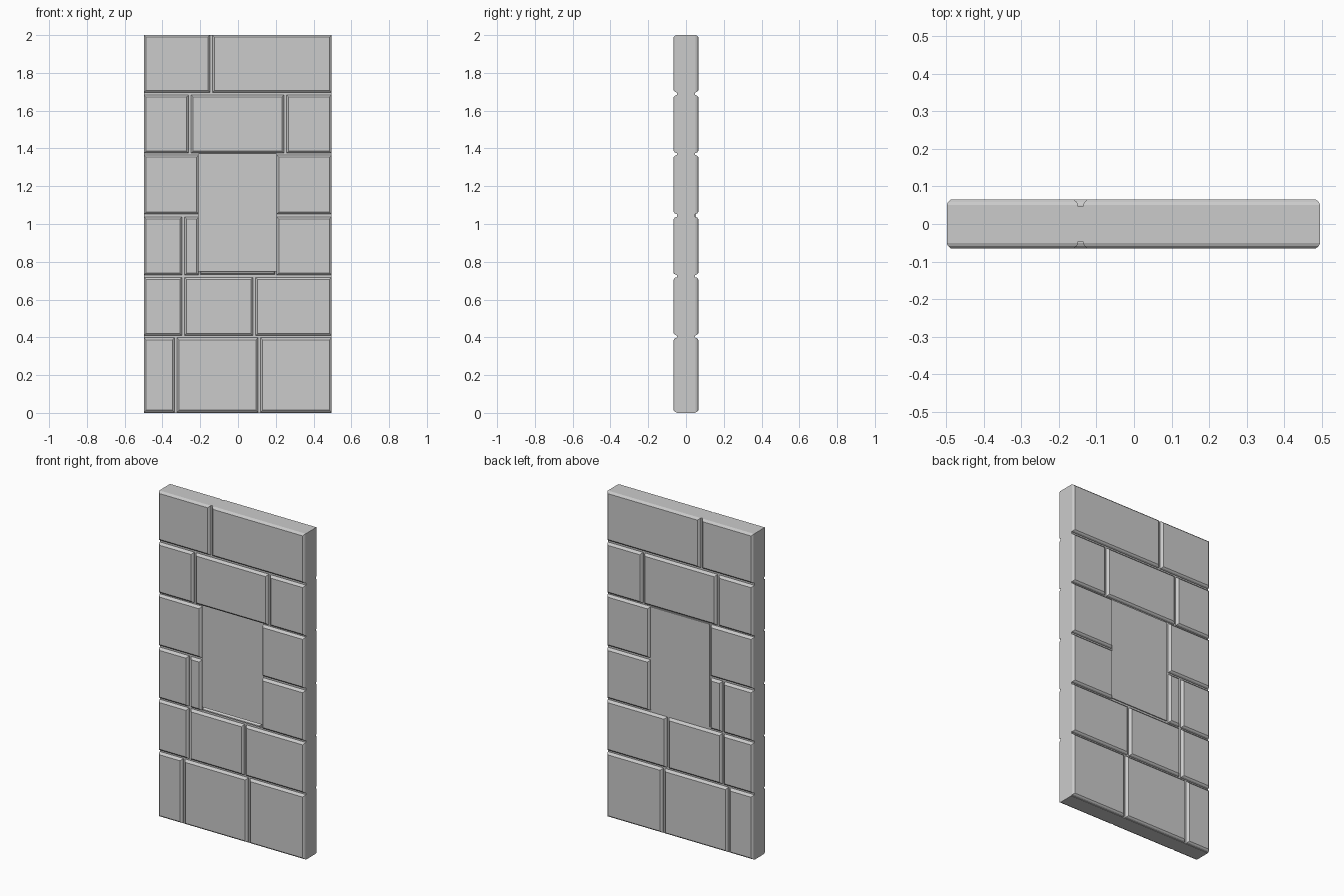
import bpy, bmesh

if "Cube" in bpy.data.objects:
    bpy.data.objects.remove(bpy.data.objects["Cube"])

X0, X1, TOP = -0.498, 0.495, 2.0      # wall extents
CORE = 0.047                          # half thickness of mortar core
HOLE = (-0.208, 0.205, 0.75, 1.37)    # window opening: x0, x1, z0, z1
G = 0.007                             # half the joint width
# (inset, height) steps of the rounded stone edge
EDGE = [(0.0, 0.0), (0.0, 0.004), (0.003, 0.011), (0.011, 0.018)]


def finish(name, bm):
    mesh = bpy.data.meshes.new(name)
    bm.to_mesh(mesh)
    bm.free()
    ob = bpy.data.objects.new(name, mesh)
    bpy.context.collection.objects.link(ob)
    return ob


def face(bm, pts, flip=False):
    vs = [bm.verts.new(p) for p in pts]
    bm.faces.new(vs[::-1] if flip else vs)


def rect(x0, x1, z0, z1, y):
    return [(x0, y, z0), (x1, y, z0), (x1, y, z1), (x0, y, z1)]


def stone(bm, x0, x1, z0, z1, side, edge=EDGE):
    """Raised stone with rounded edges; side -1 is front, 1 is back."""
    flip = side > 0
    rings = []
    for inset, h in edge:
        i = min(inset, (z1 - z0) * 0.3)
        rings.append([bm.verts.new(p) for p in
                      rect(x0 + i, x1 - i, z0 + i, z1 - i, side * (CORE + h))])
    for a, b in zip(rings, rings[1:]):
        for k in range(4):
            n = (k + 1) % 4
            q = [a[k], a[n], b[n], b[k]]
            bm.faces.new(q[::-1] if flip else q)
    bm.faces.new(rings[-1][::-1] if flip else rings[-1])


# Courses: z range and the stone spans in x
hx0, hx1 = HOLE[0], HOLE[1]
L, R = X0, X1
courses = [
    (0.003, 0.398, [(L, -0.33), (-0.33, 0.112), (0.112, R)]),
    (0.41, 0.718, [(L, -0.29), (-0.29, 0.086), (0.086, R)]),
    (0.73, 1.038, [(L, -0.29), (-0.29, hx0), (hx1, R)]),
    (1.052, 1.365, [(L, hx0), (hx1, R)]),
    (1.375, 1.683, [(L, -0.255), (-0.255, 0.25), (0.25, R)]),
    (1.697, TOP, [(L, -0.142), (-0.142, R)]),
]
ends = (L, R, hx0, hx1)               # no joint gap at these positions
for name, side in (("front_stones", -1), ("back_stones", 1)):
    bm = bmesh.new()
    for z0, z1, spans in courses:
        for a, b in spans:
            stone(bm, a if a in ends else a + G, b if b in ends else b - G, z0, z1, side)
    finish(name, bm)

# Low sill sliver under the front opening
bm = bmesh.new()
stone(bm, -0.2, 0.195, 0.732, 0.75, -1)
finish("window_sill", bm)

# Flat panel closing the opening from the back
bm = bmesh.new()
stone(bm, -0.197, 0.205, 0.735, 1.366, 1, [(0, 0), (0, 0.006)])
finish("back_panel", bm)

# Mortar core: hollow shell with the window open at the front
bm = bmesh.new()
x0, x1, z0, z1 = HOLE
for r in ((L, R, 0, z0), (L, R, z1, TOP), (L, x0, z0, z1), (x1, R, z0, z1)):
    face(bm, rect(*r, -CORE))
face(bm, rect(L, R, 0, TOP, CORE), True)
for x, flip in ((R, False), (L, True)):
    face(bm, [(x, -CORE, 0), (x, CORE, 0), (x, CORE, TOP), (x, -CORE, TOP)], flip)
for z, flip in ((TOP, False), (0, True)):
    face(bm, [(L, -CORE, z), (R, -CORE, z), (R, CORE, z), (L, CORE, z)], flip)
finish("wall_core", bm)
